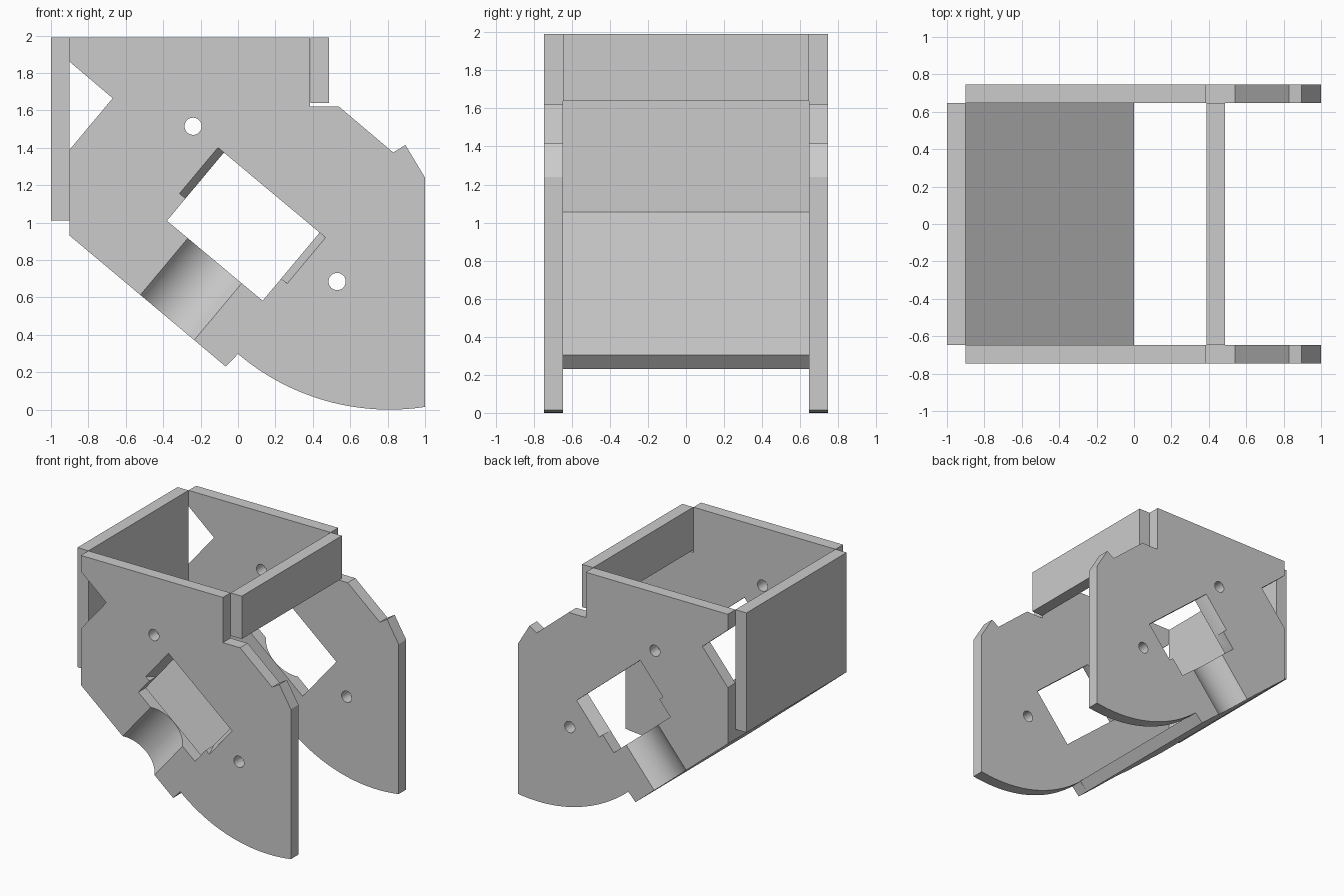
import bpy, bmesh, math
from mathutils import Vector

cube = bpy.data.objects.get("Cube")
if cube:
    bpy.data.objects.remove(cube, do_unlink=True)

grey = bpy.data.materials.new("plain grey")
grey.use_nodes = True
grey.diffuse_color = (0.6, 0.6, 0.6, 1)
grey.node_tree.nodes["Principled BSDF"].inputs["Base Color"].default_value = (0.6, 0.6, 0.6, 1)

X, Y, Z = Vector((1, 0, 0)), Vector((0, 1, 0)), Vector((0, 0, 1))
TILT = math.radians(39.9)
U = Vector((math.cos(TILT), 0, -math.sin(TILT)))   # down the sloping floor
V = Vector((math.sin(TILT), 0, math.cos(TILT)))    # square to the floor
INNER, OUTER = 0.647, 0.745                        # side plate thickness in y


def prism(name, points, a, b, start, sweep):
    """Flat outline in axes a and b, swept along a vector."""
    bm = bmesh.new()
    low = [bm.verts.new(start + a * p + b * q) for p, q in points]
    high = [bm.verts.new(v.co + sweep) for v in low]
    bm.faces.new(low)
    bm.faces.new(high[::-1])
    n = len(low)
    for i in range(n):
        j = (i + 1) % n
        bm.faces.new((low[i], high[i], high[j], low[j]))
    bmesh.ops.recalc_face_normals(bm, faces=bm.faces)
    mesh = bpy.data.meshes.new(name)
    bm.to_mesh(mesh)
    bm.free()
    mesh.materials.append(grey)
    obj = bpy.data.objects.new(name, mesh)
    bpy.context.collection.objects.link(obj)
    return obj


def circle(cx, cy, r, n):
    return [(cx + r * math.cos(math.tau * i / n), cy + r * math.sin(math.tau * i / n))
            for i in range(n)]


def activate(obj):
    bpy.ops.object.select_all(action='DESELECT')
    obj.select_set(True)
    bpy.context.view_layer.objects.active = obj


def cut(obj, cutter):
    cutter.hide_render = True
    mod = obj.modifiers.new("cut", 'BOOLEAN')
    mod.operation, mod.solver, mod.object = 'DIFFERENCE', 'EXACT', cutter
    activate(obj)
    bpy.ops.object.modifier_apply(modifier=mod.name)
    bpy.data.objects.remove(cutter, do_unlink=True)


# Side plate outline, with the rounded lower edge
cx, radius = 0.81, 1.25
arc = []
for i in range(33):
    x = 1 - i / 32
    arc.append((x, radius - math.sqrt(radius ** 2 - (x - cx) ** 2)))
outline = [(-0.9, 1.99), (0.385, 1.99), (0.385, 1.62), (0.54, 1.62), (0.83, 1.375),
           (0.895, 1.415), (1, 1.24)] + arc + [
           (-0.065, 0.23), (-0.9, 0.93), (-0.9, 1.39), (-0.67, 1.665), (-0.9, 1.86)]
plate = prism("front_side_plate", outline, X, Z, -Y * OUTER, Y * (OUTER - INNER))

# Tilted rectangular window
corner = Vector((-0.38, 0, 1.01))
length, height = 0.667, 0.475
window = [(0, 0), (length, 0), (length, height), (0, height)]
cut(plate, prism("window_cutter", window, U, V, corner - Y, Y))

# Tapered recesses on both short sides of the window
for edge, out in ((0, -1), (length, 1)):
    wedge = [(edge - out * 0.05, -OUTER - 0.01), (edge + out * 0.046, -OUTER - 0.01),
             (edge, -INNER), (edge - out * 0.05, -INNER)]
    cut(plate, prism("recess_cutter", wedge, U, Y, corner + V * 0.155, V * (height - 0.155)))

# Round channel running from the window to the sloping edge
half, depth = 0.188, 0.094
r = (half ** 2 + depth ** 2) / (2 * depth)
channel = circle(length / 2, -OUTER + depth - r, r, 96)
cut(plate, prism("channel_cutter", channel, U, Y, corner - V * 0.6, V * 0.7))

# Screw holes
for hx, hz in ((-0.24, 1.515), (0.53, 0.685)):
    cut(plate, prism("screw_cutter", circle(hx, hz, 0.046, 32), X, Z, -Y, Y))

activate(plate)
bpy.ops.object.shade_smooth_by_angle(angle=math.radians(25))

# Mirrored plate on the other side
mirror = plate.copy()
mirror.data = plate.data.copy()
mirror.name = "back_side_plate"
bpy.context.collection.objects.link(mirror)
for v in mirror.data.vertices:
    v.co.y = -v.co.y
mirror.data.flip_normals()

# Panels between the plates
start, sweep = -Y * INNER, Y * 2 * INNER
prism("end_panel", [(-1, 1.012), (-0.9, 1.012), (-0.9, 1.99), (-1, 1.99)], X, Z, start, sweep)
prism("short_panel", [(0.387, 1.64), (0.487, 1.64), (0.487, 1.99), (0.387, 1.99)],
      X, Z, start, sweep)
prism("sloping_floor", [(-0.9, 0.93), (-0.065, 0.23), (0, 0.303), (-0.9, 1.056)],
      X, Z, start, sweep)
